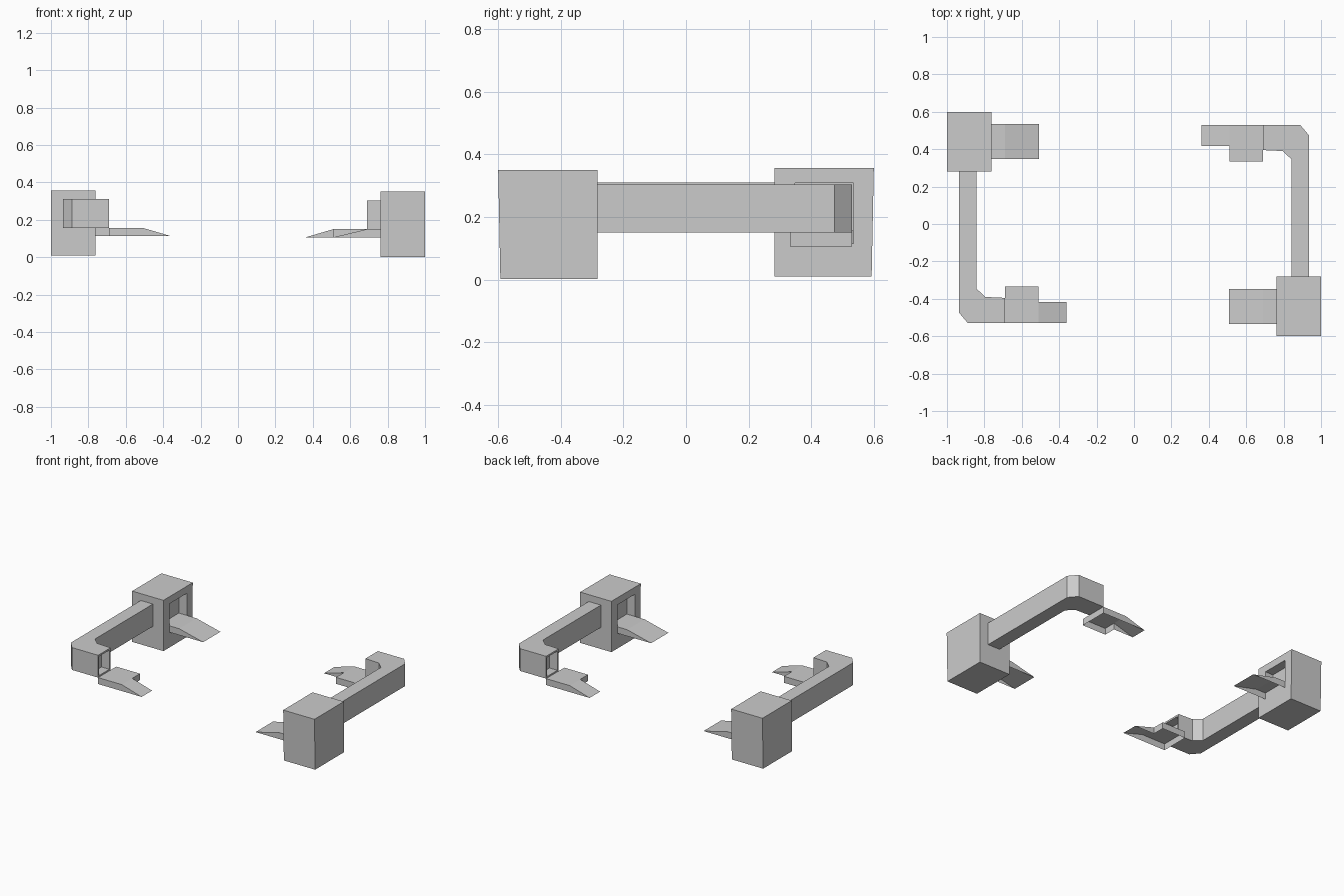
import bpy, bmesh
from mathutils import Matrix

if "Cube" in bpy.data.objects:
    bpy.data.objects.remove(bpy.data.objects["Cube"])

FLOOR, LOW = 0.157, 0.113   # passage floor and lower rim of the ramps
HALF_TURN = Matrix.Translation((0, 0, -0.007)) @ Matrix.Rotation(3.14159265, 4, 'Z')


def make_object(name, bm):
    bmesh.ops.recalc_face_normals(bm, faces=bm.faces)
    me = bpy.data.meshes.new(name)
    bm.to_mesh(me)
    bm.free()
    ob = bpy.data.objects.new(name, me)
    bpy.context.collection.objects.link(ob)
    return ob


def prism(outline, z0, z1):
    bm = bmesh.new()
    base = bm.faces.new([bm.verts.new((x, y, z0)) for x, y in outline])
    top = bmesh.ops.extrude_face_region(bm, geom=[base], use_keep_orig=True)
    for v in top['geom']:
        if isinstance(v, bmesh.types.BMVert):
            v.co.z = z1
    return bm


def rect(x0, x1, y0, y1):
    return [(x0, y0), (x1, y0), (x1, y1), (x0, y1)]


def recess(bm, x, y0, y1, z0, z1, depth):
    """Open a rectangular recess in the inward (+x) end face."""
    bmesh.ops.recalc_face_normals(bm, faces=bm.faces)
    face = max((f for f in bm.faces if f.normal.x > 0.95),
               key=lambda f: f.calc_center_median().x)
    ys = [v.co.y for v in face.verts]
    zs = [v.co.z for v in face.verts]
    ym, zm = sum(ys) / 4, sum(zs) / 4
    bmesh.ops.inset_region(bm, faces=[face], thickness=0.005)
    for v in face.verts:
        v.co = (x, y1 if v.co.y > ym else y0, z1 if v.co.z > zm else z0)
    bmesh.ops.inset_region(bm, faces=[face], thickness=0.0001)
    for v in face.verts:
        v.co.x = x - depth


def shell(name, faces):
    """Top faces with a skirt down to LOW, open underneath."""
    bm = bmesh.new()
    for f in faces:
        bm.faces.new([bm.verts.new(p) for p in f])
    bmesh.ops.remove_doubles(bm, verts=bm.verts, dist=1e-4)
    rim = [e for e in bm.edges if e.is_boundary
           and max(v.co.z for v in e.verts) > LOW + 0.001]
    for e in rim:
        a, b = e.verts
        pts = [a.co, b.co, (b.co.x, b.co.y, LOW), (a.co.x, a.co.y, LOW)]
        pts = [p for i, p in enumerate(pts)
               if i < 2 or pts[3 - i].z > LOW + 0.001]
        bm.faces.new([bm.verts.new(p) for p in pts])
    bmesh.ops.remove_doubles(bm, verts=bm.verts, dist=1e-4)
    return make_object(name, bm)


parts = []

# Large end block, slightly narrower at the bottom, with a doorway
bm = prism(rect(-1.0, -0.763, 0.282, 0.6), 0.009, 0.357)
for v in bm.verts:
    if v.co.z < 0.1 and v.co.y > 0.5:
        v.co.y = 0.593
recess(bm, -0.763, 0.348, 0.535, FLOOR, 0.308, 0.06)
parts.append(make_object("end_block", bm))

# Long corridor with a chamfered bend and an open mouth
bend = [(-0.935, 0.282), (-0.935, -0.475), (-0.888, -0.53), (-0.69, -0.53),
        (-0.69, -0.395), (-0.795, -0.39), (-0.843, -0.345), (-0.843, 0.282)]
bm = prism(bend, FLOOR, 0.31)
recess(bm, -0.69, -0.518, -0.407, FLOOR + 0.01, 0.298, 0.06)
parts.append(make_object("corridor", bm))

# Landing and ramp at the block doorway
a, b = 0.348, 0.535
parts.append(shell("block_ramp", [
    [(-0.763, a, FLOOR), (-0.69, a, FLOOR), (-0.69, b, FLOOR), (-0.763, b, FLOOR)],
    [(-0.69, a, FLOOR), (-0.508, a, LOW), (-0.508, b, LOW), (-0.69, b, FLOOR)]]))

# Wider landing and narrow ramp at the corridor mouth
a, m, b = -0.53, -0.417, -0.333
parts.append(shell("corridor_ramp", [
    [(-0.69, a, FLOOR), (-0.51, a, FLOOR), (-0.51, m, FLOOR),
     (-0.51, b, FLOOR), (-0.69, b, FLOOR)],
    [(-0.51, a, FLOOR), (-0.36, a, LOW), (-0.36, m, LOW), (-0.51, m, FLOOR)]]))

# Settle the first assembly, then repeat it half a turn round
for ob in parts:
    twin = ob.copy()
    twin.data = ob.data.copy()
    twin.data.transform(HALF_TURN)
    twin.name = ob.name + "_opposite"
    bpy.context.collection.objects.link(twin)
